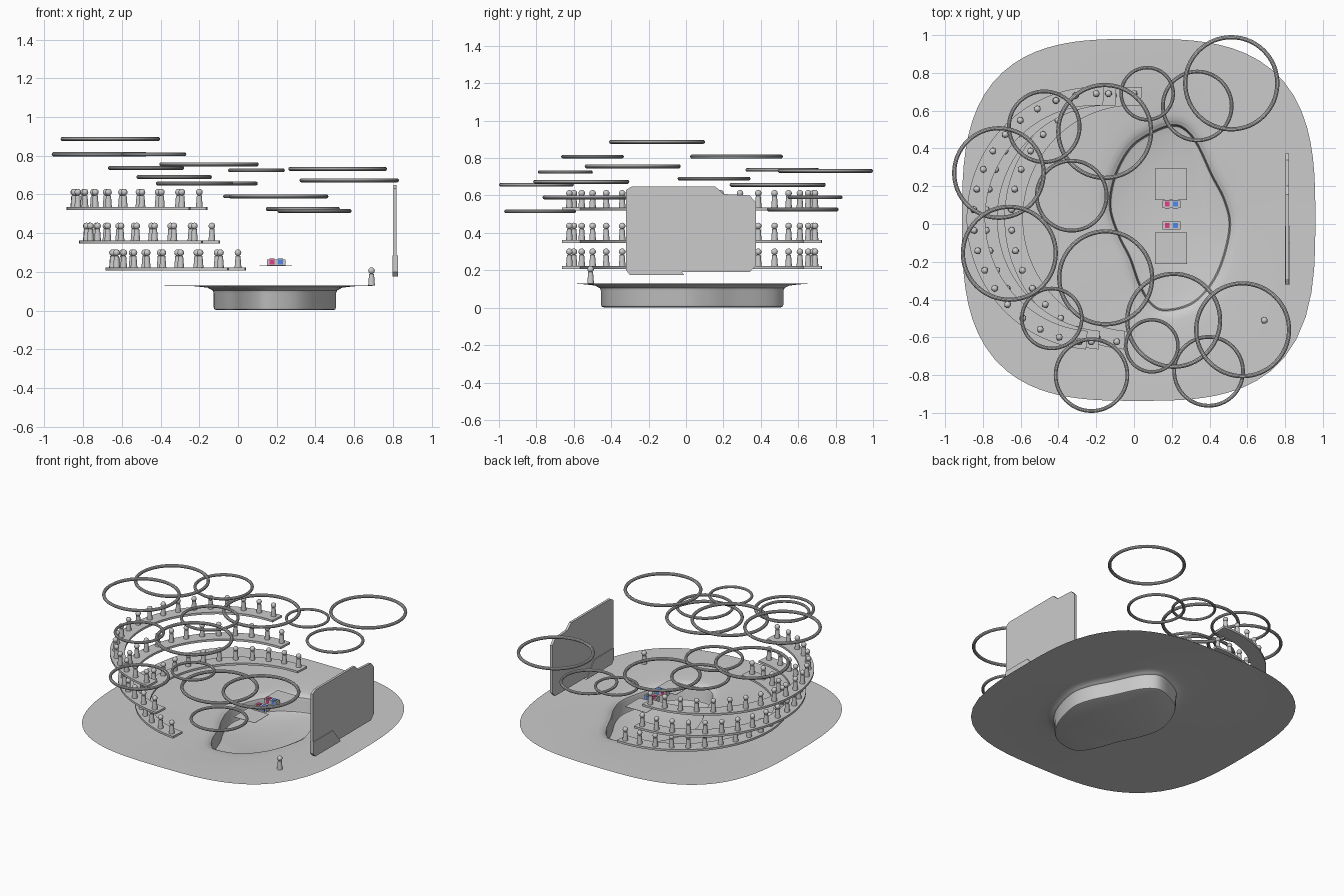
import bpy, bmesh, math
from mathutils import Vector, Matrix

if "Cube" in bpy.data.objects:
    bpy.data.objects.remove(bpy.data.objects["Cube"])


def finish(name, bm, color=None, smooth=True):
    bmesh.ops.recalc_face_normals(bm, faces=bm.faces) if name != "ground_with_pool" else None
    me = bpy.data.meshes.new(name)
    bm.to_mesh(me)
    bm.free()
    if smooth:
        for p in me.polygons:
            p.use_smooth = True
        me.set_sharp_from_angle(angle=math.radians(35))
    if color:
        mat = bpy.data.materials.new(name + "_color")
        mat.diffuse_color = color
        mat.use_nodes = True
        mat.node_tree.nodes["Principled BSDF"].inputs["Base Color"].default_value = mat.diffuse_color
        me.materials.append(mat)
    return place(name, me)


def place(name, me, loc=(0, 0, 0)):
    ob = bpy.data.objects.new(name, me)
    ob.location = loc
    bpy.context.collection.objects.link(ob)
    return ob


def box(name, c, s, color=None):
    bm = bmesh.new()
    bmesh.ops.create_cube(bm, size=1, matrix=Matrix.Translation(c) @ Matrix.Diagonal((*s, 1)))
    return finish(name, bm, color, False)


def bridge(bm, a, b, closed=True):
    n = len(a)
    for i in range(n if closed else n - 1):
        j = (i + 1) % n
        bm.faces.new((a[i], a[j], b[j], b[i]))


# Ground sheet flowing into a pear-shaped sunken pool
ctrl = [(.505, -.03), (.48, .12), (.41, .26), (.335, .42), (.27, .5), (.2, .52),
        (.09, .48), (-.02, .4), (-.1, .25), (-.125, .09), (-.08, -.06), (-.02, -.18),
        (.03, -.32), (.09, -.42), (.17, -.455), (.32, -.41), (.44, -.26)]
pool = []
for i in range(len(ctrl)):
    p0, p1, p2, p3 = (Vector(ctrl[(i + k - 1) % len(ctrl)]) for k in range(4))
    for s in range(6):
        t = s / 6
        pool.append(.5 * (2 * p1 + (p2 - p0) * t + (2 * p0 - 5 * p1 + 4 * p2 - p3) * t * t
                          + (3 * p1 - p0 - 3 * p2 + p3) * t ** 3))
mid = Vector((.19, .02))


def ground_edge(p):
    d = p - mid
    a = math.atan2(d.y, d.x)
    c, s = math.cos(a), math.sin(a)
    k = (abs(c) ** 3 + abs(s) ** 3) ** (-1 / 3)
    return Vector((.025 + .935 * k * c, .022 + .958 * k * s))


bm = bmesh.new()
rings = [[bm.verts.new((*ground_edge(p), .13)) for p in pool]]
for grow, z in [(.12, .128), (.06, .122), (.03, .118), (.022, .113), (.006, .105), (0, .09),
                (0, .016), (-.004, .006), (-.014, .002)]:
    ring = []
    for i, p in enumerate(pool):
        t = pool[(i + 1) % len(pool)] - pool[i - 1]
        n = Vector((t.y, -t.x)).normalized()
        ring.append(bm.verts.new((*(p + n * grow), z)))
    rings.append(ring)
for a, b in zip(rings, rings[1:]):
    bridge(bm, a, b)
bm.faces.new(rings[-1])
bm.normal_update()
if rings[-1][0].link_faces and max(bm.faces, key=lambda f: len(f.verts)).normal.z < 0:
    bmesh.ops.reverse_faces(bm, faces=bm.faces)
finish("ground_with_pool", bm)

# Spectator: tapered body with a round head
bm = bmesh.new()
bmesh.ops.create_cone(bm, cap_ends=True, segments=14, radius1=.018, radius2=.013, depth=.06,
                      matrix=Matrix.Translation((0, 0, .03)))
bmesh.ops.create_uvsphere(bm, u_segments=14, v_segments=8, radius=.0175,
                          matrix=Matrix.Translation((0, 0, .076)))
person = finish("spectator", bm)
person.location = (.69, -.51, .13)

# Three curved balcony tiers with rows of spectators
for tier, (dx, z) in enumerate([(.2, .208), (.065, .346), (0, .521)]):
    def arc(deg, off):
        a = math.radians(deg)
        return Vector((-.2 + dx + (.65 + off) * math.cos(a), .03 + (.66 + off) * math.sin(a), 0))
    bm = bmesh.new()
    loops = []
    for off, h in [(.036, 0), (.036, .015), (-.062, .015), (-.062, 0)]:
        loops.append([bm.verts.new(arc(86.5 + 179 * i / 60, off) + Vector((0, 0, z + h)))
                      for i in range(61)])
    for i in range(4):
        bridge(bm, loops[i], loops[(i + 1) % 4], False)
    for e in (0, -1):
        bm.faces.new([l[e] for l in loops])
    finish("balcony_tier", bm)
    for i in range(19):
        place("spectator", person.data, arc(90 + 172 * i / 18, 0) + Vector((0, 0, z + .015)))


# Large display panel with a raised lower corner plate
def panel(name, outline, x0, x1):
    bm = bmesh.new()
    a, b = ([bm.verts.new((x, y, z)) for y, z in outline] for x in (x0, x1))
    bridge(bm, a, b)
    bm.faces.new(a)
    bm.faces.new(b)
    finish(name, bm, None, False)


panel("display_panel", [(-.32, .63), (-.29, .648), (.157, .648), (.2, .608), (.34, .6),
                        (.373, .565), (.373, .222), (.34, .19), (-.3, .19), (-.32, .21)], .803, .82)
panel("display_corner_plate", [(-.32, .285), (-.1, .285), (-.01, .175), (-.3, .175), (-.32, .2)],
      .799, .826)

# Floating light rings: x, y, z, outer radius
for x, y, z, r in [(.515, .745, .732, .255), (.335, .625, .525, .192), (.07, .69, .59, .147),
                   (-.155, .49, .657, .257), (-.475, .515, .737, .197), (-.715, .27, .808, .248),
                   (-.33, .15, .69, .195), (-.66, -.155, .887, .257), (-.15, -.285, .756, .257),
                   (-.435, -.5, .808, .168), (-.225, -.8, .657, .2), (.095, -.645, .725, .147),
                   (.21, -.51, .59, .257), (.575, -.56, .673, .257), (.395, -.78, .515, .192)]:
    m = .0065 + r * .018
    bpy.ops.mesh.primitive_torus_add(location=(x, y, z), major_radius=r - m, minor_radius=m,
                                     major_segments=64, minor_segments=10)
    ob = bpy.context.object
    ob.name = "floating_ring"
    bpy.ops.object.shade_smooth_by_angle()

# Two small consoles above the pool, each with a red and a blue half and a flat mat behind
for y, my in [(.105, .21), (-.008, -.128)]:
    box("console_body", (.198, y, .248), (.094, .04, .034))
    box("console_red_light", (.176, y, .25), (.026, .044, .024), (.75, .05, .25, 1))
    box("console_blue_light", (.22, y, .25), (.026, .044, .024), (.08, .25, .85, 1))
    for x, c in ((.176, (.75, .05, .25, 1)), (.22, (.08, .25, .85, 1))):
        box("console_top_light", (x, y, .266), (.026, .026, .006), c)
    box("console_mat", (.196, my, .235), (.168, .165, .002))
